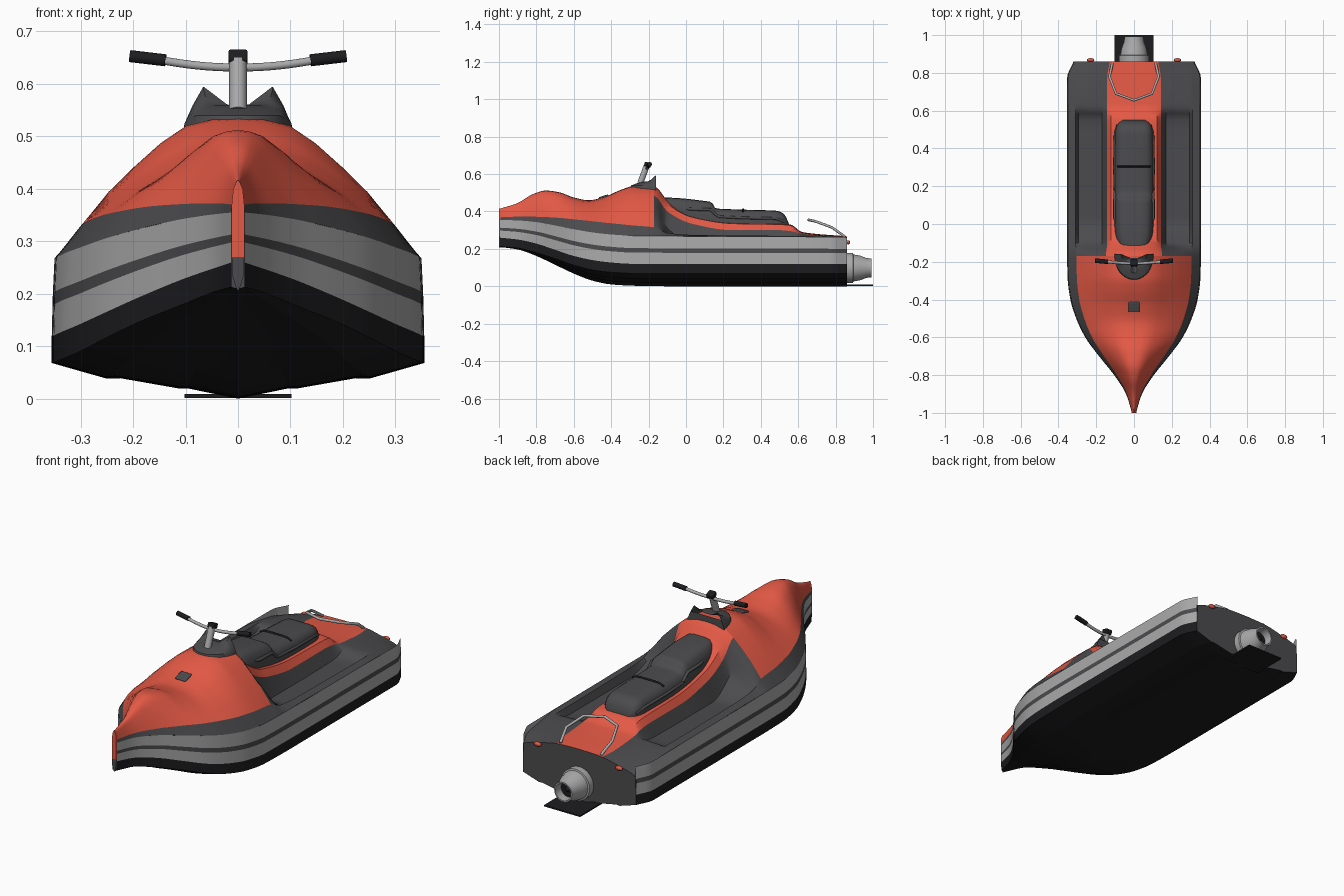
import bpy, bmesh
from math import sin, cos, pi
from mathutils import Vector

if "Cube" in bpy.data.objects:
    bpy.data.objects.remove(bpy.data.objects["Cube"])


def material(name, r, g, b):
    m = bpy.data.materials.new(name)
    m.diffuse_color = (r, g, b, 1)
    m.use_nodes = True
    m.node_tree.nodes["Principled BSDF"].inputs["Base Color"].default_value = m.diffuse_color
    return m


RED = material("red", .78, .1, .06)
DARK = material("dark_grey", .07, .07, .075)
BLACK = material("black", .012, .012, .014)
LIGHT = material("light_grey", .4, .4, .4)


def finish(ob, mat, angle=.6):
    ob.data.materials.append(mat)
    bpy.ops.object.select_all(action='DESELECT')
    ob.select_set(True)
    bpy.context.view_layer.objects.active = ob
    if ob.type == 'MESH':
        bpy.ops.object.shade_smooth_by_angle(angle=angle)
    return ob


def loft(name, rows, mat, mirror=False, caps=False, recalc=False, angle=.6):
    """Skin a list of equally long point rows; optionally mirror across x."""
    bm = bmesh.new()
    for side in ((1, -1) if mirror else (1,)):
        grid = [[bm.verts.new((p[0] * side, p[1], p[2])) for p in r] for r in rows]
        for a, b in zip(grid, grid[1:]):
            for j in range(len(a) - 1):
                f = (a[j], b[j], b[j + 1], a[j + 1])
                bm.faces.new(f[::side])
        if caps:
            bm.faces.new(grid[0])
            bm.faces.new(grid[-1][::-1])
    bmesh.ops.remove_doubles(bm, verts=bm.verts, dist=1e-5)
    if recalc:
        bmesh.ops.recalc_face_normals(bm, faces=bm.faces)
    me = bpy.data.meshes.new(name)
    bm.to_mesh(me)
    bm.free()
    ob = bpy.data.objects.new(name, me)
    bpy.context.collection.objects.link(ob)
    return finish(ob, mat, angle)


def tube(name, pts, r, mat, smooth=False):
    cu = bpy.data.curves.new(name, 'CURVE')
    cu.dimensions, cu.bevel_depth, cu.bevel_resolution, cu.use_fill_caps = '3D', r, 3, True
    sp = cu.splines.new('NURBS' if smooth else 'POLY')
    sp.points.add(len(pts) - 1)
    for p, co in zip(sp.points, pts):
        p.co = (*co, 1)
    if smooth:
        sp.order_u, sp.use_endpoint_u = 3, True
    ob = bpy.data.objects.new(name, cu)
    bpy.context.collection.objects.link(ob)
    return finish(ob, mat)


def box(name, loc, size, mat, bevel=0, rot=(0, 0, 0)):
    bpy.ops.mesh.primitive_cube_add(size=1, location=loc, rotation=rot)
    ob = bpy.context.object
    ob.name, ob.scale = name, size
    bpy.ops.object.transform_apply(location=False, rotation=False)
    if bevel:
        m = ob.modifiers.new("bevel", 'BEVEL')
        m.width, m.segments = bevel, 2
    return finish(ob, mat)


def lathe(name, prof, z, mat):
    rows = [[(r * cos(i * pi / 18), y, z + r * sin(i * pi / 18)) for i in range(37)] for r, y in prof]
    return loft(name, rows, mat, recalc=True)


def interp(keys, y):
    """Monotone cubic interpolation of key rows (y, values...)."""
    n = len(keys)
    k = max(i for i in range(n - 1) if i == 0 or keys[i][0] <= y)
    out = []
    for c in range(1, len(keys[0])):
        d = [(keys[i + 1][c] - keys[i][c]) / (keys[i + 1][0] - keys[i][0]) for i in range(n - 1)]

        def tan(i):
            if i in (0, n - 1):
                return d[min(i, n - 2)]
            return 0 if d[i - 1] * d[i] <= 0 else 2 * d[i - 1] * d[i] / (d[i - 1] + d[i])
        h = keys[k + 1][0] - keys[k][0]
        t = (y - keys[k][0]) / h
        out.append((1 + 2 * t) * (1 - t) ** 2 * keys[k][c] + t * (1 - t) ** 2 * h * tan(k)
                   + t * t * (3 - 2 * t) * keys[k + 1][c] + t * t * (t - 1) * h * tan(k + 1))
    return out


def span(a, b, n):
    return [a + (b - a) * i / n for i in range(n + 1)]


# hull stations: y, half width, keel, chine, band bottom, sheer
HULL = [(-.995, .012, .21, .213, .26, .355), (-.9, .042, .197, .205, .25, .352),
        (-.8, .105, .162, .18, .228, .343), (-.7, .185, .115, .148, .195, .325),
        (-.6, .258, .068, .113, .162, .305), (-.5, .306, .03, .088, .14, .288),
        (-.4, .337, .01, .075, .127, .277), (-.28, .352, .003, .069, .12, .27),
        (-.1, .355, 0, .068, .12, .268), (.77, .355, 0, .068, .12, .264),
        (.86, .32, 0, .068, .12, .262)]
STRAKES = [(0, 0), (.28, .3), (.31, .28), (.66, .6), (.71, .57), (1, 1)]
YS = span(-.995, -.2, 32) + span(-.2, .77, 10)[1:] + span(.77, .86, 4)[1:]


def bottom(y):
    w, k, c, _, _ = interp(HULL, y)
    return [(w * a, y, k + (c - k) * b) for a, b in STRAKES]


def side(y):
    w, _, c, b, s = interp(HULL, y)
    return [(w * f, y, z) for f, z in ((1, c), (1, b), (.996, b + .4 * (s - b)),
                                       (.994, b + .56 * (s - b)), (.985, s))]


loft("hull_bottom", [bottom(y) for y in YS], BLACK, mirror=True, angle=.3)
for i, (nm, mat) in enumerate((("hull_lower_side", BLACK), ("lower_band", LIGHT),
                               ("band_stripe", DARK), ("upper_band", LIGHT))):
    loft(nm, [side(y)[i:i + 2] for y in YS], mat, mirror=True)

# deck stations: bow hood rows, then footwell and centre ridge rows
HOODX = (.985, .86, .70, .56, .42, .28, .14, 0)
REARX = (.985, .87, .83, .48, .40, .34, .17, 0)
RISE = (0, .33, .56, .77, .93, .985, 1)
HOOD = [(-.995, .37, .415), (-.9, .372, .445), (-.82, .372, .492), (-.75, .37, .512),
        (-.68, .366, .503), (-.6, .358, .475), (-.52, .35, .46), (-.43, .34, .48),
        (-.35, .332, .515), (-.28, .325, .535), (-.17, .315, .535)]
REAR = [(-.10, .268, .285, .27, .31, .40, .44, .46, .46), (.03, .268, .275, .235, .235, .335, .37, .375, .375),
        (.25, .266, .272, .235, .235, .30, .335, .34, .34), (.5, .264, .27, .235, .238, .30, .33, .335, .335),
        (.56, .262, .27, .24, .245, .295, .325, .33, .33), (.62, .255, .268, .27, .275, .28, .285, .288, .29),
        (.86, .215, .228, .232, .258, .262, .264, .266, .267)]
DECK = [(y, *HOODX, interp(HULL, y)[4], *(r + f * (c - r) for f in RISE)) for y, r, c in HOOD]
DECK += [(r[0], *REARX, *r[1:]) for r in REAR]


def deck(y):
    w, v = interp(HULL, y)[0], interp(DECK, y)
    return [(w * v[j], y, v[8 + j]) for j in range(8)]


FRONT, BACK = span(-.995, -.17, 44), span(-.17, .86, 60)
loft("deck_edge", [deck(y)[:2] for y in FRONT + BACK[1:]], DARK, mirror=True)
loft("hood", [deck(y)[1:] for y in FRONT], RED, mirror=True, angle=.9)
loft("footwells", [deck(y)[1:5] for y in BACK], DARK, mirror=True, angle=.7)
loft("centre_ridge", [deck(y)[4:] for y in BACK], RED, mirror=True, angle=.7)

# transom: strips from the bottom outline up to the deck outline
lower = bottom(.86) + side(.86)[1:3]
upper = deck(.86)[::-1]
lower = lower[:7] + [upper[-1]]
loft("transom", [lower, upper], DARK, mirror=True, recalc=True)

# bow stem
stem = [(.27, .012), (.37, .012), (.4, .009), (.416, .002)]
loft("bow_stem", [[(w, -.985, z), (w, -1, z), (-w, -1, z), (-w, -.985, z)] for z, w in stem],
     RED, caps=True, recalc=True)
loft("bow_stem_foot", [[(w, -.985, z), (w, -.999, z), (-w, -.999, z), (-w, -.985, z)]
                       for z, w in ((.207, .002), (.235, .011), (.27, .012))], DARK, caps=True, recalc=True)

# hood vent
box("hood_vent", (0, -.44, .478), (.06, .055, .012), DARK, .005, (.3, 0, 0))

# console with swept-up rear wings
rings = [(.107, .14, .43, .52), (.103, .132, .52, .54), (.086, .095, .56, .553), (.066, .06, .595, .56)]
rows = []
for a, b, zr, zf in rings:
    rows.append([(a * cos(t), -.16 - b * sin(t), zr + (zf - zr) * min(1, 1.6 * sin(t)))
                 for t in span(0, pi, 20)])
rows.append([(p[0] * .3, -.18, .56) for p in rows[-1]])
loft("console", rows, DARK, recalc=True)
loft("console_back", [[r[0], r[-1]] for r in rows[:3]], DARK)

# steering
tube("steering_column", [(0, -.245, .55), (0, -.21, .645)], .017, LIGHT)
box("bar_clamp", (0, -.205, .65), (.036, .036, .024), BLACK, .004, (-.3, 0, 0))
tube("handlebar", [(-.145, -.2, .645), (-.09, -.205, .635), (0, -.21, .63), (.09, -.205, .635),
                   (.145, -.2, .645)], .008, LIGHT, True)
for s, nm in ((1, "right"), (-1, "left")):
    tube(nm + "_grip", [(s * .138, -.2, .645), (s * .206, -.194, .653)], .012, BLACK)

# seat: y, half width, base, top
SEAT = [(-.155, .05, .40, .465), (-.13, .078, .38, .475), (-.05, .1, .36, .472), (.1, .105, .335, .456),
        (.135, .105, .335, .45), (.16, .104, .335, .416), (.3, .104, .33, .41), (.48, .1, .33, .404),
        (.52, .09, .33, .39), (.545, .07, .33, .35), (.55, .06, .33, .335)]
PAD = [(1, 0), (1, .4), (.95, .62), (.84, .84), (.66, .97), (.35, 1), (0, 1)]
PAD += [(-a, b) for a, b in PAD[-2::-1]]
rows = []
for y in span(-.155, .55, 50):
    w, b, t = interp(SEAT, y)
    rows.append([(w * a, y, b + (t - b) * f) for a, f in PAD])
loft("seat", rows, DARK, caps=True, angle=.8)
w, b, t = interp(SEAT, .305)
tube("seat_strap", [(w * a, .305, b + (t - b) * f + .002) for a, f in PAD[3:-3]], .005, BLACK)
for s, nm in ((1, "right"), (-1, "left")):
    tube(nm + "_front_bolster", [(s * .092, 0, .416), (s * .102, .03, .412), (s * .102, .13, .41),
                                 (s * .1, .17, .375)], .008, DARK)
    tube(nm + "_rear_bolster", [(s * .1, .17, .372), (s * .104, .3, .366), (s * .1, .48, .362),
                                (s * .085, .525, .345)], .007, DARK)

# stern grab rail
half = [(.115, .85, .265), (.13, .78, .315), (.095, .69, .348), (0, .655, .355)]
tube("grab_rail", half + [(-x, y, z) for x, y, z in half[-2::-1]], .007, LIGHT)

# tail lights
for s, nm in ((1, "right"), (-1, "left")):
    bpy.ops.mesh.primitive_uv_sphere_add(segments=16, ring_count=8, radius=1, location=(s * .23, .868, .235))
    ob = bpy.context.object
    ob.name, ob.scale = nm + "_tail_light", (.02, .01, .011)
    finish(ob, RED)

# jet nozzle and ride plate
lathe("jet_nozzle", [(.08, .858), (.08, .893), (.072, .895), (.066, .93), (.053, .965), (.05, .992),
                     (.043, .992), (.04, .94)], .098, LIGHT)
lathe("nozzle_core", [(.041, .95), (.015, .95), (.001, .972)], .098, BLACK)
box("ride_plate", (0, .91, .005), (.204, .18, .007), BLACK)
